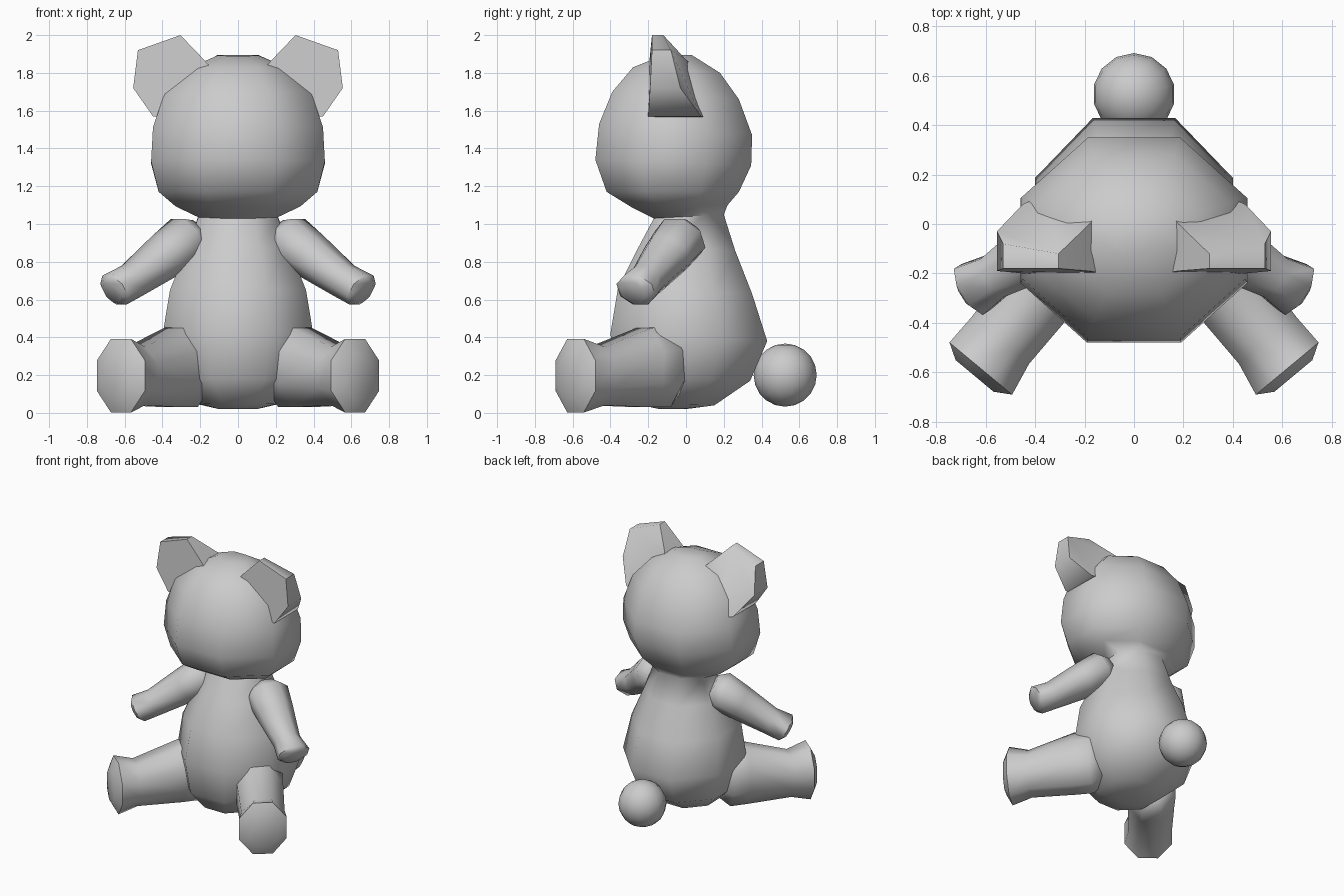
import bpy, bmesh, math
from mathutils import Vector

if "Cube" in bpy.data.objects:
    bpy.data.objects.remove(bpy.data.objects["Cube"])

OCT = [(math.cos(math.radians(22.5 + 45 * i)) / math.cos(math.radians(22.5)),
        math.sin(math.radians(22.5 + 45 * i)) / math.cos(math.radians(22.5))) for i in range(8)]


def loft(name, rings, mirror=False, angle=60):
    """Skin a list of equal-length rings and cap both ends."""
    bm = bmesh.new()
    vs = [[bm.verts.new(p) for p in r] for r in rings]
    n = len(vs[0])
    for a, b in zip(vs, vs[1:]):
        for i in range(n):
            j = (i + 1) % n
            bm.faces.new((a[i], a[j], b[j], b[i]))
    bm.faces.new(vs[0][::-1])
    bm.faces.new(vs[-1])
    bmesh.ops.recalc_face_normals(bm, faces=bm.faces)
    me = bpy.data.meshes.new(name)
    bm.to_mesh(me)
    bm.free()
    ob = bpy.data.objects.new(name, me)
    bpy.context.collection.objects.link(ob)
    smooth(ob, angle)
    if mirror:
        m = ob.modifiers.new("Mirror", 'MIRROR')
        m.use_mirror_merge = False
    return ob


def smooth(ob, angle):
    bpy.ops.object.select_all(action='DESELECT')
    ob.select_set(True)
    bpy.context.view_layer.objects.active = ob
    bpy.ops.object.shade_smooth_by_angle(angle=math.radians(angle))


def limb(name, direction, sections):
    """Octagonal limb; sections are (centre x, y, z, half width, half height)."""
    d = Vector(direction).normalized()
    side = d.cross(Vector((0, 0, 1))).normalized()
    up = side.cross(d)
    rings = [[Vector((x, y, z)) + side * (a * u) + up * (b * v) for u, v in OCT]
             for x, y, z, a, b in sections]
    return loft(name, rings, mirror=True)


# body and head: (front y, front z, back y, back z, half width)
profile = [
    (-0.14, 0.02, 0.00, 0.02, 0.10),
    (-0.28, 0.05, 0.15, 0.04, 0.20),
    (-0.37, 0.18, 0.34, 0.17, 0.34),
    (-0.40, 0.42, 0.43, 0.38, 0.40),
    (-0.36, 0.66, 0.35, 0.63, 0.36),
    (-0.25, 0.88, 0.26, 0.86, 0.27),
    (-0.17, 1.03, 0.20, 1.05, 0.21),
    (-0.29, 1.09, 0.22, 1.10, 0.33),
    (-0.42, 1.17, 0.28, 1.17, 0.42),
    (-0.48, 1.34, 0.345, 1.31, 0.46),
    (-0.46, 1.53, 0.35, 1.47, 0.45),
    (-0.39, 1.70, 0.28, 1.66, 0.39),
    (-0.28, 1.83, 0.18, 1.80, 0.27),
    (-0.13, 1.89, 0.03, 1.895, 0.11),
]
loft("body_and_head", [[(w * u, (yf + yb) / 2 + (yb - yf) / 2 * v,
                         (zf + zb) / 2 + (zb - zf) / 2 * v) for u, v in OCT]
                       for yf, zf, yb, zb, w in profile], angle=80)

# ears: (x, z, front y, back y), thick at the root and thin at the rim
ear = [(0.12, 1.80, -0.20, 0.08), (0.18, 1.87, -0.19, 0.00), (0.305, 2.0, -0.18, -0.12),
       (0.53, 1.92, -0.18, -0.08), (0.555, 1.72, -0.19, -0.03), (0.45, 1.57, -0.20, 0.08),
       (0.36, 1.56, -0.20, 0.12)]
loft("ears", [[(x, yf, z) for x, z, yf, yb in ear],
              [(x, yb, z) for x, z, yf, yb in ear]], mirror=True)

# arms
limb("arms", (0.40, -0.25, -0.28), [
    (0.22, 0.00, 0.955, 0.08, 0.075),
    (0.27, -0.03, 0.92, 0.14, 0.125),
    (0.38, -0.10, 0.835, 0.125, 0.115),
    (0.56, -0.21, 0.70, 0.09, 0.09),
    (0.655, -0.265, 0.65, 0.11, 0.09),
    (0.67, -0.28, 0.635, 0.07, 0.06)])

# legs
limb("legs", (0.64, -0.77, 0), [
    (0.22, -0.06, 0.24, 0.10, 0.14),
    (0.265, -0.125, 0.245, 0.165, 0.215),
    (0.34, -0.22, 0.24, 0.16, 0.21),
    (0.54, -0.47, 0.195, 0.15, 0.155),
    (0.62, -0.585, 0.197, 0.165, 0.195),
    (0.645, -0.615, 0.195, 0.10, 0.12)])

# tail
bpy.ops.mesh.primitive_uv_sphere_add(segments=14, ring_count=10, radius=0.167,
                                     location=(0, 0.525, 0.2))
tail = bpy.context.object
tail.name = "tail"
smooth(tail, 60)
